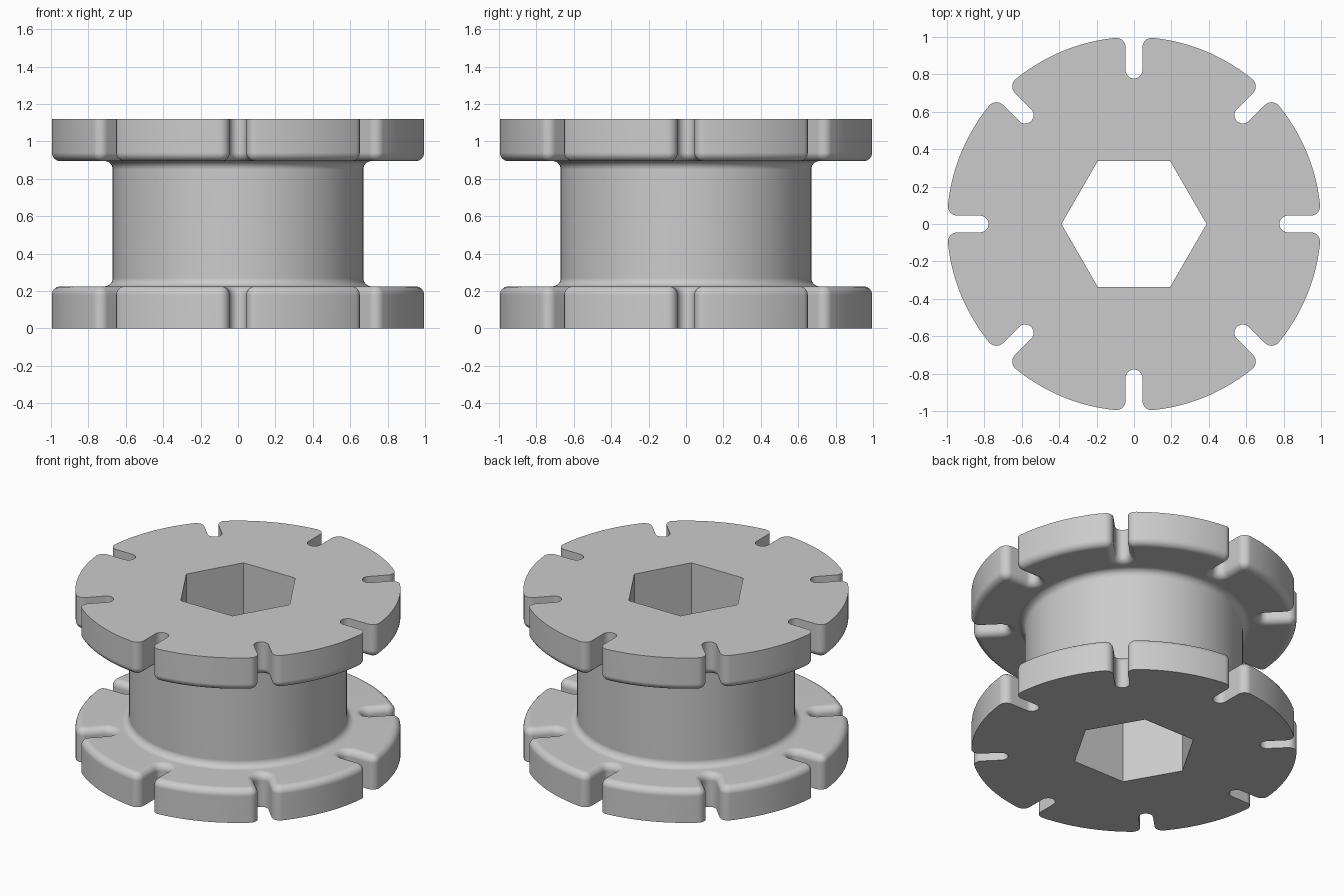
import bpy, bmesh, math
from math import pi, sin, cos

if "Cube" in bpy.data.objects:
    bpy.data.objects.remove(bpy.data.objects["Cube"])

HEIGHT, FLANGE = 1.12, 0.225       # overall height, flange thickness
HUB_R, FIL = 0.67, 0.045           # hub radius, edge rounding / root fillet
SLOTS, SLOT_HALF, SLOT_C = 8, 0.045, 0.823
CORNER = 0.05                      # rounding of the slot mouths
HEX_R = 0.388
STEPS = 7


def lerp_list(a, b, n):
    return [a + (b - a) * i / n for i in range(n + 1)]


def slotted_outline(inset):
    """Slotted disc outline shrunk by inset, counter-clockwise."""
    v = SLOT_HALF + CORNER
    u = math.sqrt((1 - CORNER) ** 2 - v * v)
    phi = math.atan2(v, u)
    rc, rs = CORNER - inset, SLOT_HALF + inset
    mouth = [(u + rc * cos(t), v + rc * sin(t)) for t in lerp_list(-pi / 2, phi, 7)]
    root = [(SLOT_C + rs * cos(t), rs * sin(t)) for t in lerp_list(-pi / 2, -1.5 * pi, 12)]
    land = [((1 - inset) * cos(t), (1 - inset) * sin(t))
            for t in lerp_list(phi, 2 * pi / SLOTS - phi, 14)[1:-1]]
    unit = [(x, -y) for x, y in reversed(mouth)] + root + mouth + land
    pts = []
    for k in range(SLOTS):
        c, s = cos(2 * pi * k / SLOTS), sin(2 * pi * k / SLOTS)
        pts += [(x * c - y * s, x * s + y * c) for x, y in unit]
    return pts


def circle(r, n):
    return [(r * cos(2 * pi * i / n), r * sin(2 * pi * i / n)) for i in range(n)]


bm = bmesh.new()


def ring(pts, z):
    return [bm.verts.new((x, y, z)) for x, y in pts]


def bridge(rings):
    for a, b in zip(rings, rings[1:]):
        for i in range(len(a)):
            j = (i + 1) % len(a)
            bm.faces.new((a[i], a[j], b[j], b[i]))


def fill_between(outer, inner):
    """Flat face between an outer loop and a hole loop."""
    edges = []
    for loop in (outer, inner):
        for i, v in enumerate(loop):
            w = loop[(i + 1) % len(loop)]
            edges.append(bm.edges.get((v, w)) or bm.edges.new((v, w)))
    bmesh.ops.triangle_fill(bm, edges=edges, use_beauty=True, normal=(0, 0, 1))


arc = lerp_list(0, pi / 2, STEPS)

# Hub with a fillet at each end
half = [(HUB_R + FIL * (1 - sin(t)), FLANGE + FIL * (1 - cos(t))) for t in arc]
profile = half + [(r, HEIGHT - z) for r, z in reversed(half)]
hub = [ring(circle(r, 128), z) for r, z in profile]
bridge(hub)

# Hexagonal bore
bore = [ring(circle(HEX_R, 6), z) for z in (0, HEIGHT)]
bridge(bore)

# Slotted flanges, inner edge rounded, joined to hub and bore
for top, hub_end, bore_end in ((False, hub[0], bore[0]), (True, hub[-1], bore[1])):
    levels = [(0, 0)] + [(FIL * (1 - cos(t)), FLANGE - FIL + FIL * sin(t)) for t in arc]
    rings = [ring(slotted_outline(d), HEIGHT - z if top else z) for d, z in levels]
    bridge(rings)
    fill_between(rings[0], bore_end)
    fill_between(rings[-1], hub_end)

bmesh.ops.recalc_face_normals(bm, faces=bm.faces)
mesh = bpy.data.meshes.new("slotted_spool")
bm.to_mesh(mesh)
bm.free()

spool = bpy.data.objects.new("slotted_spool", mesh)
bpy.context.collection.objects.link(spool)

grey = bpy.data.materials.new("plain grey")
grey.diffuse_color = (0.6, 0.6, 0.6, 1)
grey.use_nodes = True
grey.node_tree.nodes["Principled BSDF"].inputs["Base Color"].default_value = grey.diffuse_color
mesh.materials.append(grey)

# Smooth rounded parts, crisp outer rims and bore
bpy.context.view_layer.objects.active = spool
spool.select_set(True)
bpy.ops.object.shade_smooth_by_angle(angle=math.radians(30))
wn = spool.modifiers.new("even_normals", 'WEIGHTED_NORMAL')
wn.keep_sharp = True
